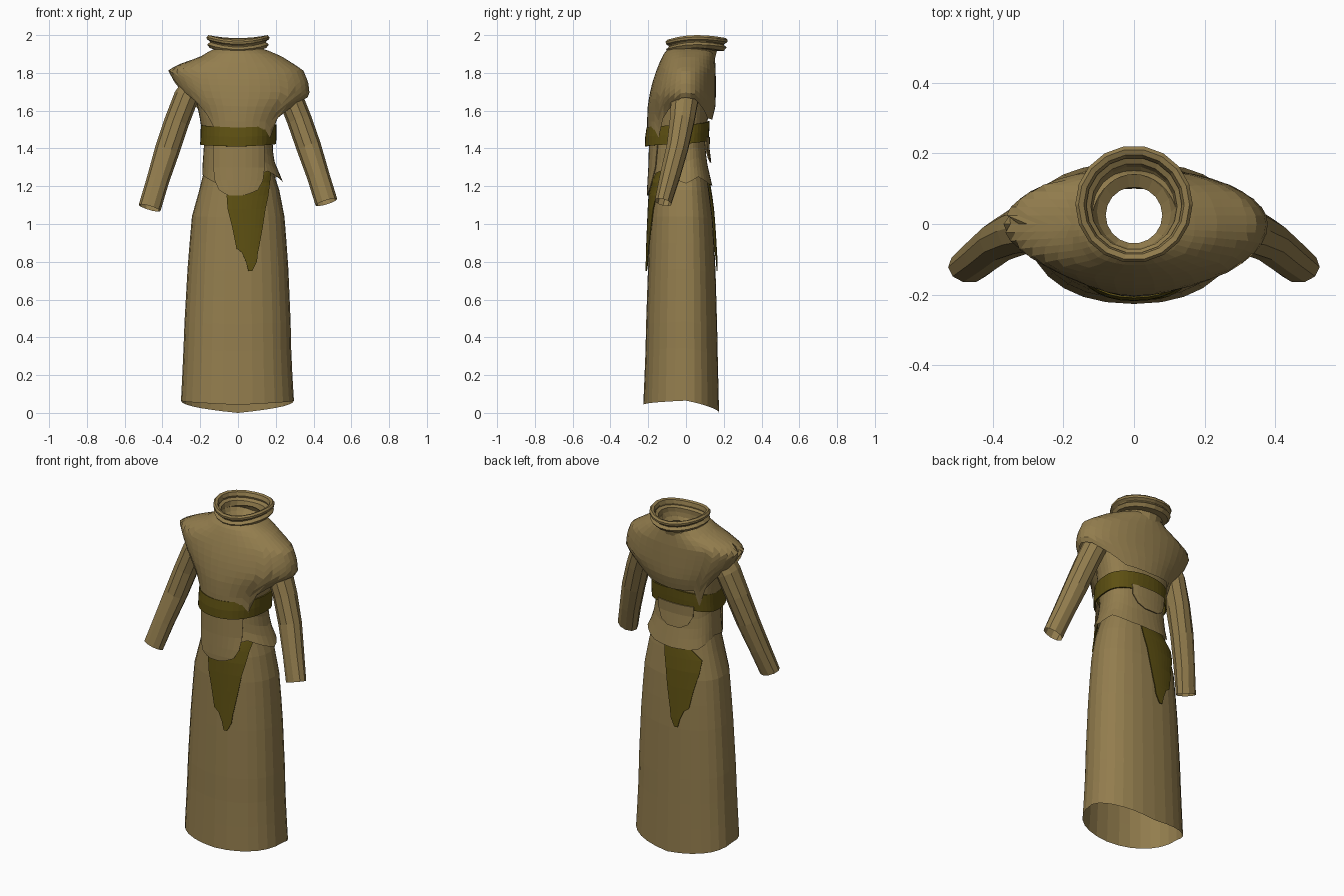
import bpy, math
from mathutils import Vector


def material(name, rgb):
    m = bpy.data.materials.new(name)
    m.diffuse_color = (*rgb, 1)
    return m


TAN = material("tan cloth", (0.29, 0.205, 0.075))
OLIVE = material("dark olive cloth", (0.11, 0.08, 0.006))


def interp(table, k):
    """Linear lookup in rows (key, v1, v2, ...) sorted by rising key."""
    if k <= table[0][0]:
        return table[0][1:]
    for p, q in zip(table, table[1:]):
        if k <= q[0]:
            t = (k - p[0]) / (q[0] - p[0])
            return [u + (v - u) * t for u, v in zip(p[1:], q[1:])]
    return table[-1][1:]


def grid(name, rows, mat, closed=True, thick=0):
    n = len(rows[0])
    verts = [v for r in rows for v in r]
    faces = []
    for i in range(len(rows) - 1):
        for j in range(n if closed else n - 1):
            k = (j + 1) % n
            faces.append((i * n + j, i * n + k, (i + 1) * n + k, (i + 1) * n + j))
    me = bpy.data.meshes.new(name)
    me.from_pydata(verts, [], faces)
    me.materials.append(mat)
    me.update()
    ob = bpy.data.objects.new(name, me)
    bpy.context.collection.objects.link(ob)
    if thick:
        s = ob.modifiers.new("thickness", "SOLIDIFY")
        s.thickness, s.offset = thick, 0
    return ob


def spow(v, e):
    return math.copysign(abs(v) ** e, v)


def body_point(prof, z, th, n):
    left, right, front, back = interp(prof, z)
    c, s = spow(math.cos(th), 2 / n), spow(math.sin(th), 2 / n)
    return c * (right if c > 0 else left), s * (back if s > 0 else front)


def drape(name, prof, top, hem, rows, mat, n=2.0, seg=40, power=1.0, thick=0):
    """Tube hanging from a top line to a hem line, both given by angle."""
    out = []
    for i in range(rows + 1):
        t = (i / rows) ** power
        ring = []
        for j in range(seg):
            deg = -180 + 360 * j / seg
            z0, z1 = interp(top, deg)[0], interp(hem, deg)[0]
            z = z0 + (z1 - z0) * t
            ring.append((*body_point(prof, z, math.radians(deg), n), z))
        out.append(ring)
    return grid(name, out, mat, thick=thick)


def plate(name, outline, prof, side, off, mat, n, shift=0.0, cols=8):
    """Cloth panel of rows (z, left, right), wrapped on a body profile."""
    rows = []
    for z, x0, x1 in outline:
        left, right, front, back = interp(prof, z)
        row = []
        for j in range(cols + 1):
            x = x0 + (x1 - x0) * j / cols + shift
            a = (right if x > 0 else left) + off
            k = max(0.0, 1 - abs(x / a) ** n) ** (1 / n)
            row.append((x, side * ((front if side < 0 else back) + off) * k, z))
        rows.append(row)
    return grid(name, rows, mat, closed=False, thick=0.005)


# profiles: z, left half-width, right half-width, front depth, back depth
SKIRT = [(0.0, .305, .30, .228, .175), (.3, .29, .282, .215, .168),
         (.45, .285, .28, .212, .165), (.8, .265, .265, .20, .155),
         (1.05, .243, .245, .19, .14), (1.13, .23, .235, .186, .13),
         (1.2, .195, .212, .18, .118), (1.32, .17, .172, .165, .10)]
TUNIC = [(1.19, .205, .25, .19, .142), (1.25, .19, .228, .186, .128),
         (1.32, .187, .195, .182, .112), (1.42, .18, .18, .178, .10),
         (1.55, .20, .20, .18, .115), (1.72, .235, .235, .15, .13)]
CAPE = [(1.45, .21, .24, .205, .12), (1.55, .22, .25, .206, .138),
        (1.62, .25, .31, .203, .156), (1.68, .30, .38, .194, .158),
        (1.75, .34, .372, .178, .158), (1.815, .37, .345, .156, .157),
        (1.85, .30, .29, .142, .155), (1.885, .20, .235, .126, .153),
        (1.91, .16, .18, .112, .15), (1.93, .12, .125, .09, .14)]
BELT = [(1.41, .197, .197, .214, .112), (1.47, .194, .20, .212, .118),
        (1.55, .192, .20, .198, .122)]

# skirt
drape("skirt", SKIRT, [(0, 1.32)],
      [(-180, .065), (-135, .055), (-90, .043), (-45, .055), (0, .065),
       (45, .03), (90, 0), (135, .03), (180, .065)], 9, TAN, n=2.25, seg=28)

# tunic body with a wavy flared hem
drape("tunic", TUNIC, [(0, 1.72)],
      [(-180, 1.27), (-144, 1.24), (-126, 1.22), (-90, 1.24), (-45, 1.28),
       (-18, 1.24), (0, 1.215), (27, 1.25), (63, 1.21), (90, 1.2),
       (135, 1.21), (162, 1.25), (180, 1.27)], 9, TAN, n=2.25)

# shoulder cape with a ragged hem
drape("shoulder_cape", CAPE, [(0, 1.93)],
      [(-180, 1.80), (-165, 1.75), (-153, 1.69), (-144, 1.645), (-135, 1.58),
       (-126, 1.51), (-90, 1.50), (-54, 1.50), (-45, 1.455), (-36, 1.56),
       (-27, 1.605), (-9, 1.665), (0, 1.67), (18, 1.66), (36, 1.61),
       (54, 1.56), (90, 1.55), (126, 1.56), (135, 1.46), (144, 1.58),
       (162, 1.70), (180, 1.80)], 14, TAN, power=1.4)

# belt
drape("belt", BELT, [(-180, 1.525), (-90, 1.51), (0, 1.525), (90, 1.545), (180, 1.525)],
      [(-180, 1.42), (-90, 1.41), (0, 1.425), (90, 1.445), (180, 1.42)],
      2, OLIVE, n=2.3, thick=.008)

# rolled cowl collar: radius, height, centre y
ROLL = [(.125, 1.88, .03), (.13, 1.92, .035), (.15, 1.922, .052),
        (.163, 1.94, .055), (.148, 1.953, .055), (.15, 1.958, .055),
        (.165, 1.968, .056), (.166, 1.98, .056), (.157, 1.99, .055),
        (.142, 1.985, .055), (.135, 1.965, .053), (.138, 1.955, .053),
        (.122, 1.945, .05), (.118, 1.92, .045), (.105, 1.895, .035),
        (.08, 1.875, .025)]
rings = []
for r, z, cy in ROLL:
    ring = []
    for j in range(18):
        a = math.tau * j / 18
        s = math.sin(a)
        dz = .01 - (.026 * s * s if s < 0 else .016 * s * s)
        ring.append((r * math.cos(a), cy + r * s, z + dz))
    rings.append(ring)
grid("cowl_collar", rings, TAN)

# sleeves: x, y, z, radius across, radius front to back
ARM = [(.22, .0, 1.76, .06, .075), (.275, -.005, 1.67, .066, .076),
       (.325, -.02, 1.54, .066, .068), (.375, -.045, 1.39, .066, .06),
       (.425, -.085, 1.23, .06, .055), (.468, -.122, 1.085, .06, .046)]
for side, lift, label in ((-1, 0, "left_sleeve"), (1, .03, "right_sleeve")):
    pts = [Vector((side * p[0], p[1], p[2] + lift * (1 - (p[2] - 1.085) / .7)))
           for p in ARM]
    rings = []
    for i, p in enumerate(pts):
        d = (pts[min(i + 1, len(pts) - 1)] - pts[max(i - 1, 0)]).normalized()
        u = Vector((0, 1, 0)).cross(d).normalized()
        v = d.cross(u)
        rings.append([p + u * ARM[i][3] * math.cos(math.tau * j / 10)
                      + v * ARM[i][4] * math.sin(math.tau * j / 10)
                      for j in range(10)])
    grid(label, rings, TAN)

# hanging flaps below the belt
plate("front_flap", [(1.45, -.13, .14), (1.3, -.13, .14), (1.23, -.122, .132),
                     (1.18, -.1, .105), (1.16, -.07, .06), (1.15, -.04, .02)],
      TUNIC, -1, .014, TAN, 2.25)
plate("back_flap", [(1.46, -.125, .105), (1.4, -.12, .1), (1.35, -.095, .075),
                    (1.325, -.05, .03)], TUNIC, 1, .02, TAN, 2.25)

# ragged sash tails, front and back
TAIL = [(1.285, .13, .175), (1.22, .02, .168), (1.15, -.06, .16),
        (1.08, -.055, .145), (.98, -.03, .13), (.87, -.008, .11),
        (.85, .02, .105), (.80, .042, .10), (.75, .055, .075)]
plate("front_sash", TAIL, SKIRT, -1, .012, OLIVE, 2.25)
plate("back_sash", TAIL, SKIRT, 1, .01, OLIVE, 2.25, shift=-.115)
